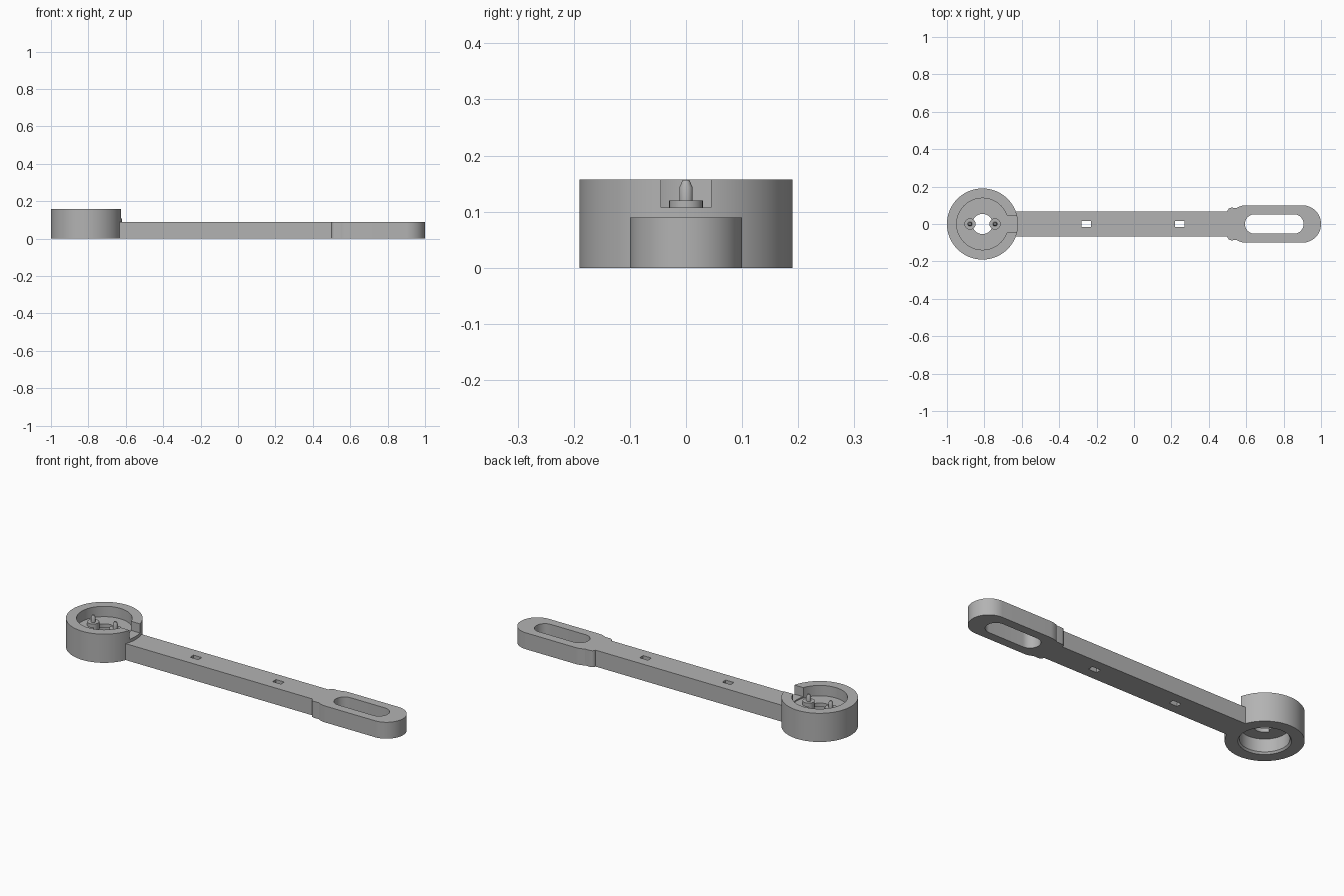
import bpy, bmesh, math

if "Cube" in bpy.data.objects:
    bpy.data.objects.remove(bpy.data.objects["Cube"])

grey = bpy.data.materials.new("plain grey")
grey.use_nodes = True
COLOUR = (0.45, 0.45, 0.45, 1)
grey.diffuse_color = COLOUR
grey.node_tree.nodes["Principled BSDF"].inputs["Base Color"].default_value = COLOUR

HUB_X = -0.81
ARM_TOP = 0.09


def make_object(name, bm):
    bmesh.ops.recalc_face_normals(bm, faces=bm.faces)
    mesh = bpy.data.meshes.new(name)
    bm.to_mesh(mesh)
    bm.free()
    obj = bpy.data.objects.new(name, mesh)
    bpy.context.collection.objects.link(obj)
    mesh.materials.append(grey)
    return obj


def prism(name, outline, z0, z1):
    bm = bmesh.new()
    face = bm.faces.new([bm.verts.new((x, y, z0)) for x, y in outline])
    top = bmesh.ops.extrude_face_region(bm, geom=[face])["geom"]
    verts = [v for v in top if isinstance(v, bmesh.types.BMVert)]
    bmesh.ops.translate(bm, verts=verts, vec=(0, 0, z1 - z0))
    return make_object(name, bm)


def lathe(name, profile, x, closed, steps=96):
    bm = bmesh.new()
    verts = [bm.verts.new((r, 0, z)) for r, z in profile]
    pairs = list(zip(verts, verts[1:]))
    if closed:
        pairs.append((verts[-1], verts[0]))
    edges = [bm.edges.new(p) for p in pairs]
    bmesh.ops.spin(bm, geom=verts + edges, axis=(0, 0, 1), cent=(0, 0, 0),
                   angle=math.tau, steps=steps)
    bmesh.ops.remove_doubles(bm, verts=bm.verts, dist=0.0001)
    bmesh.ops.translate(bm, verts=bm.verts, vec=(x, 0, 0))
    return make_object(name, bm)


def arc(cx, cy, r, start, end, n=24):
    angles = [math.radians(start + (end - start) * i / n) for i in range(n + 1)]
    return [(cx + r * math.cos(a), cy + r * math.sin(a)) for a in angles]


def rectangle(x0, x1, half):
    return [(x0, -half), (x1, -half), (x1, half), (x0, half)]


def cut(target, cutter):
    mod = target.modifiers.new("cut", "BOOLEAN")
    mod.operation = "DIFFERENCE"
    mod.solver = "EXACT"
    mod.object = cutter
    bpy.context.view_layer.objects.active = target
    bpy.ops.object.modifier_apply(modifier=mod.name)
    bpy.data.objects.remove(cutter)


# Round hub: outer wall, thin floor with a centre hole, open above and below
hub = lathe("hub_ring", [
    (0.19, 0), (0.19, 0.157), (0.138, 0.157), (0.138, 0.1), (0.054, 0.1),
    (0.054, 0.08), (0.12, 0.08), (0.12, 0.01), (0.128, 0)], HUB_X, True)
cut(hub, prism("notch_cutter", rectangle(-0.72, -0.58, 0.045), 0.107, 0.2))

# Collared pins standing on the hub floor
pins = [lathe(name, [(0, 0.08), (0.03, 0.08), (0.03, 0.12), (0.012, 0.12),
                     (0.012, 0.143), (0.006, 0.156), (0, 0.156)], x, False, 32)
        for name, x in (("outer_pin", -0.877), ("inner_pin", -0.743))]

# Arm, stepped shoulder and rounded end in a single outline
half_outline = ([(-0.66, -0.068), (0.5, -0.068)]
                + arc(0.52, -0.067, 0.02, 180, 270, 6)
                + arc(0.6, 0, 0.1, 240, 270, 8)
                + arc(0.9, 0, 0.1, 270, 360))
outline = half_outline + [(x, -y) for x, y in reversed(half_outline[:-1])]
arm = prism("arm", outline, 0, ARM_TOP)

# Long slot in the end and two small slots along the arm
long_slot = arc(0.645, 0, 0.052, 90, 270) + arc(0.855, 0, 0.052, -90, 90)
cut(arm, prism("slot_cutter", long_slot, -0.1, 0.2))
for x in (-0.255, 0.245):
    cut(arm, prism("hole_cutter", rectangle(x - 0.025, x + 0.025, 0.015), -0.1, 0.2))

# Smooth the curved walls and keep the rims sharp
bpy.ops.object.select_all(action="DESELECT")
for obj in [hub, arm] + pins:
    obj.select_set(True)
bpy.context.view_layer.objects.active = hub
bpy.ops.object.shade_smooth_by_angle(angle=math.radians(25))
